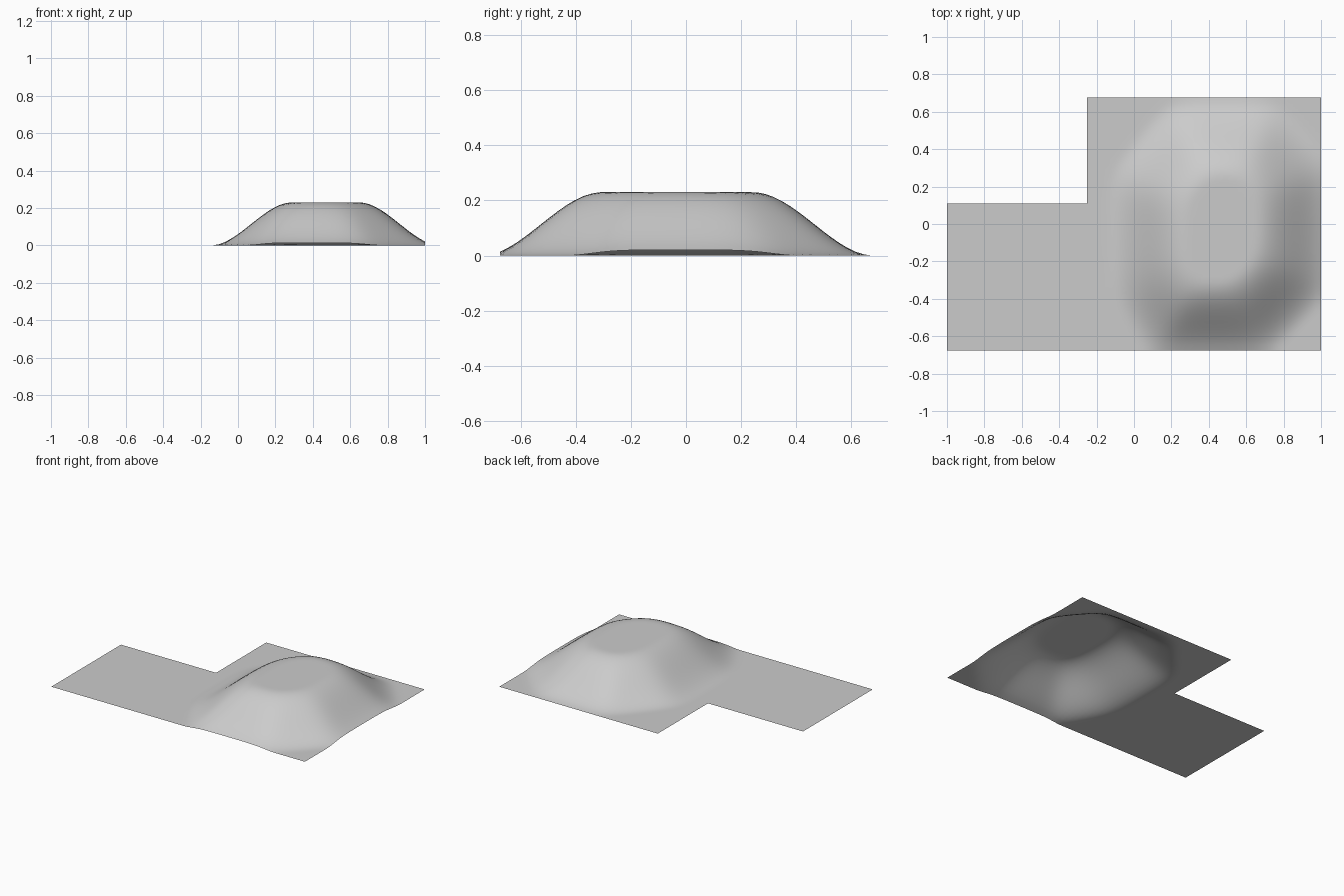
import bpy, bmesh, math
from mathutils import Vector

cube = bpy.data.objects.get("Cube")
if cube:
    bpy.data.objects.remove(cube, do_unlink=True)

HEIGHT = 0.23        # plateau height
HALF_SLOPE = 0.215   # half the width of the hillside
ROUNDING = 0.035     # softness of the hill corners

# Outline of the hill at half height, counter-clockwise
outline = [Vector(p) for p in (
    (0.2, -0.525), (0.62, -0.525), (0.865, -0.27), (0.865, 0.24),
    (0.67, 0.465), (0.29, 0.465), (0.07, 0.2), (0.07, -0.31))]


def hill_height(x, y):
    """Smooth plateau falling away from the outline."""
    point = Vector((x, y))
    total = 0.0
    for a, b in zip(outline, outline[1:] + outline[:1]):
        edge = (b - a).normalized()
        distance = (point - a).dot(Vector((edge.y, -edge.x)))
        total += math.exp(distance / ROUNDING)
    distance = ROUNDING * math.log(total)
    t = min(1, max(0, 0.5 - distance / (2 * HALF_SLOPE)))
    return HEIGHT * t * t * (3 - 2 * t)


def steps(start, middle, end, size):
    """Evenly spaced grid lines that also pass through the middle value."""
    lines = [start]
    for a, b in ((start, middle), (middle, end)):
        n = round((b - a) / size)
        lines += [a + (b - a) * i / n for i in range(1, n + 1)]
    return lines


# Ground sheet with one corner cut out
NOTCH_X, NOTCH_Y = -0.25, 0.11
xs = steps(-1, NOTCH_X, 1, 0.03)
ys = steps(-0.675, NOTCH_Y, 0.675, 0.03)
bm = bmesh.new()
grid = [[bm.verts.new((x, y, hill_height(x, y))) for x in xs] for y in ys]
for j in range(len(ys) - 1):
    for i in range(len(xs) - 1):
        if xs[i + 1] <= NOTCH_X + 0.001 and ys[j] >= NOTCH_Y - 0.001:
            continue
        bm.faces.new((grid[j][i], grid[j][i + 1],
                      grid[j + 1][i + 1], grid[j + 1][i]))
bmesh.ops.delete(bm, geom=[v for v in bm.verts if not v.link_faces],
                 context='VERTS')
for face in bm.faces:
    face.smooth = True
mesh = bpy.data.meshes.new("terrain_sheet")
bm.to_mesh(mesh)
bm.free()

# Plain grey surface
grey = bpy.data.materials.new("light_grey")
grey.use_nodes = True
colour = (0.6, 0.6, 0.6, 1)
grey.diffuse_color = colour
grey.node_tree.nodes["Principled BSDF"].inputs["Base Color"].default_value = colour
mesh.materials.append(grey)

terrain = bpy.data.objects.new("terrain_sheet", mesh)
bpy.context.collection.objects.link(terrain)
